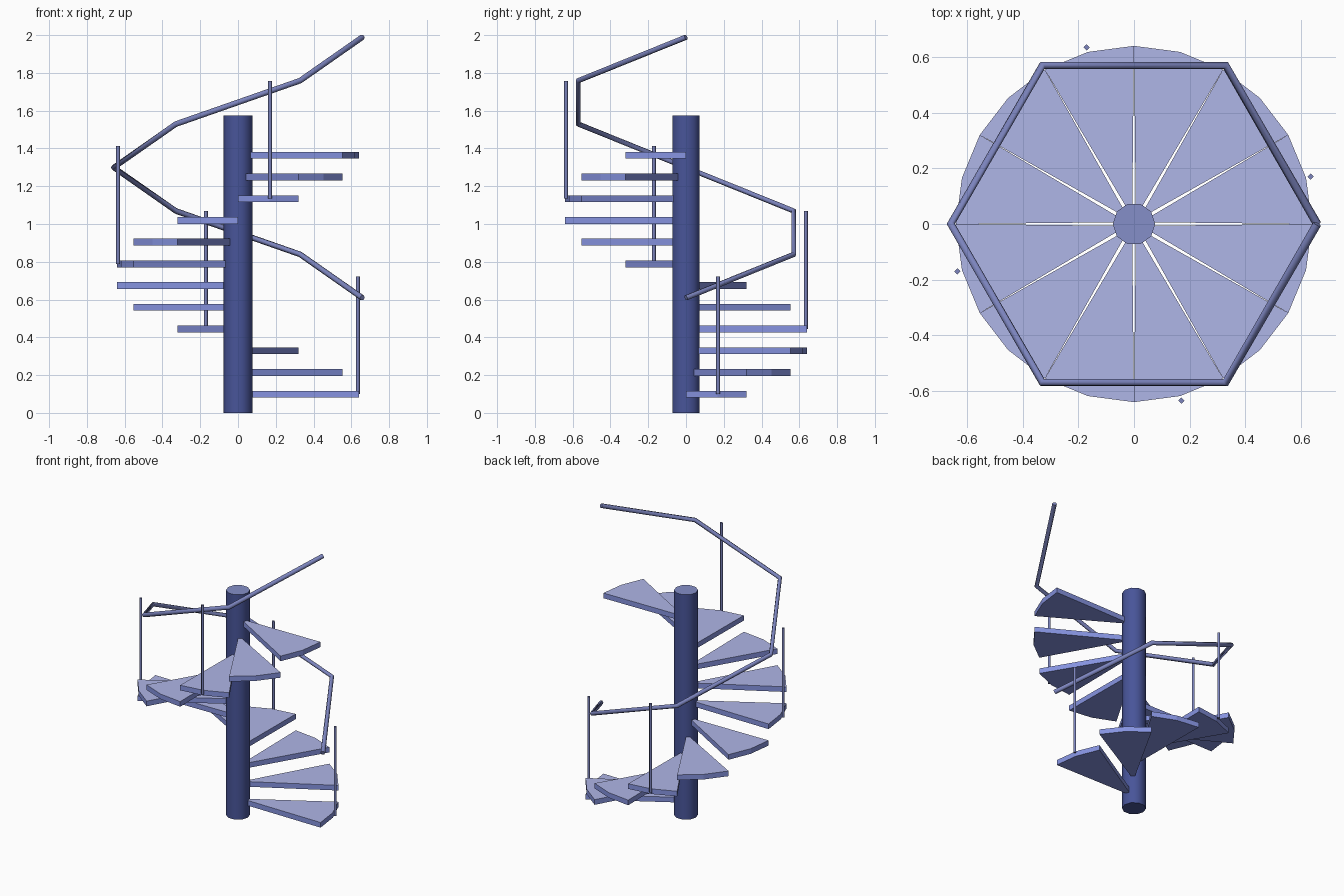
import bpy, bmesh
from math import sin, cos, radians

if "Cube" in bpy.data.objects:
    bpy.data.objects.remove(bpy.data.objects["Cube"])


def material(name, rgb):
    m = bpy.data.materials.new(name)
    m.diffuse_color = (*rgb, 1)
    m.use_nodes = True
    m.node_tree.nodes["Principled BSDF"].inputs["Base Color"].default_value = m.diffuse_color
    return m


navy = material("deep blue", (0.065, 0.09, 0.32))
cap_blue = material("column cap blue", (0.235, 0.275, 0.58))
steel = material("steel blue", (0.20, 0.23, 0.51))
periwinkle = material("light blue", (0.24, 0.295, 0.75))
lavender = material("pale lavender", (0.43, 0.465, 0.80))

STEPS, RISE, THICK, FIRST = 12, 0.115, 0.036, 0.081


def polar(r, deg, z=0.0):
    return (r * cos(radians(deg)), r * sin(radians(deg)), z)


def prism(name, outline, z0, z1, mat, top_mat=None, smooth=False):
    """Extrude a counter-clockwise outline; the top face may have its own colour."""
    bm = bmesh.new()
    low = [bm.verts.new((x, y, z0)) for x, y, _ in outline]
    high = [bm.verts.new((x, y, z1)) for x, y, _ in outline]
    n = len(outline)
    caps = [bm.faces.new(low[::-1]), bm.faces.new(high)]
    for i in range(n):
        j = (i + 1) % n
        bm.faces.new((low[i], low[j], high[j], high[i])).smooth = smooth
    for cap in caps:
        for e in cap.edges:
            e.smooth = False
    caps[1].material_index = 1 if top_mat else 0
    me = bpy.data.meshes.new(name)
    bm.to_mesh(me)
    bm.free()
    me.materials.append(mat)
    if top_mat:
        me.materials.append(top_mat)
    ob = bpy.data.objects.new(name, me)
    bpy.context.collection.objects.link(ob)
    return ob


# central column, ten sided with smooth sides
prism("column", [polar(0.076, 36 * i) for i in range(10)], 0, 1.575, navy, cap_blue, True)

# wedge treads climbing one full turn, with a post on every third one
for i in range(STEPS):
    a = 30 * i
    z = FIRST + RISE * i
    wedge = [polar(0.07, a + 5), polar(0.64, a), polar(0.64, a + 15),
             polar(0.64, a + 30), polar(0.07, a + 25)]
    prism(f"tread_{i + 1}", wedge, z, z + THICK, periwinkle, lavender)
    if i % 3 == 0:
        cx, cy, _ = polar(0.657, a + 15)
        square = [(cx + 0.011 * cos(radians(d)), cy + 0.011 * sin(radians(d)), 0)
                  for d in (0, 90, 180, 270)]
        prism(f"post_{i // 3 + 1}", square, z + THICK / 2, z + THICK / 2 + 0.624,
              steel, None, True)

# six-segment spiral handrail
cu = bpy.data.curves.new("handrail", 'CURVE')
cu.dimensions = '3D'
cu.bevel_depth = 0.015
cu.bevel_resolution = 1
cu.use_fill_caps = True
sp = cu.splines.new('POLY')
sp.points.add(6)
for k, p in enumerate(sp.points):
    p.co = (*polar(0.658, 60 * k, 0.609 + 0.23 * k), 1)
sp.use_smooth = True
cu.materials.append(steel)
rail = bpy.data.objects.new("handrail", cu)
bpy.context.collection.objects.link(rail)
